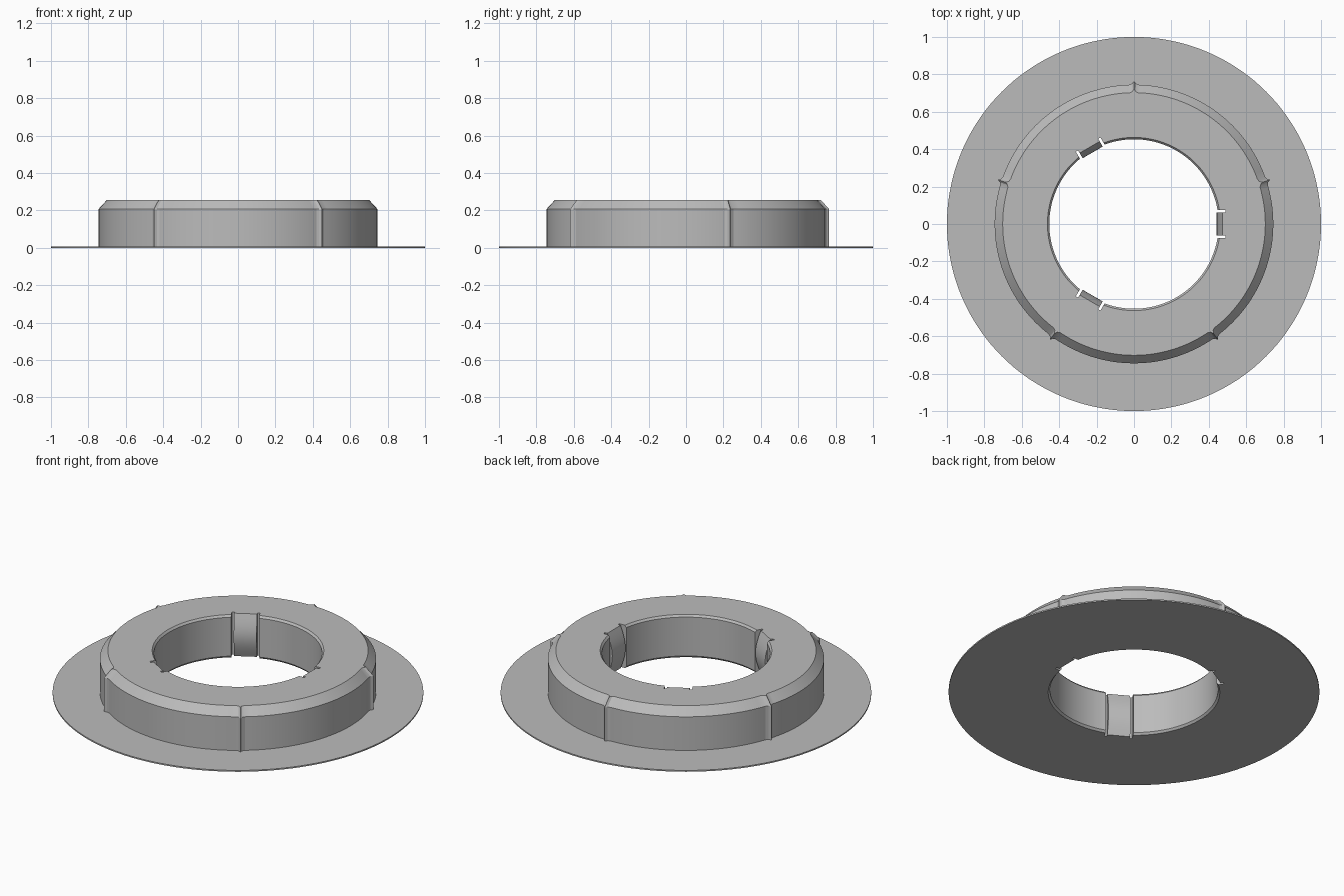
import bpy, bmesh, math
from mathutils import Matrix

if "Cube" in bpy.data.objects:
    bpy.data.objects.remove(bpy.data.objects["Cube"])

grey = bpy.data.materials.new("light_grey")
grey.diffuse_color = (0.5, 0.5, 0.5, 1)
grey.use_nodes = True
grey.node_tree.nodes["Principled BSDF"].inputs["Base Color"].default_value = grey.diffuse_color

H = 0.255
NUBS = [math.radians(18 + 72 * k) for k in range(5)]
HALF = 0.032                      # half angle of a locating rib
TABS = [math.radians(120 * k) for k in range(3)]


def make_object(name, bm):
    bmesh.ops.recalc_face_normals(bm, faces=bm.faces)
    mesh = bpy.data.meshes.new(name)
    bm.to_mesh(mesh)
    bm.free()
    mesh.materials.append(grey)
    ob = bpy.data.objects.new(name, mesh)
    bpy.context.collection.objects.link(ob)
    return ob


def add_box(bm, x0, x1, y0, y1, angle):
    m = (Matrix.Rotation(angle, 4, 'Z')
         @ Matrix.Translation(((x0 + x1) / 2, (y0 + y1) / 2, H / 2))
         @ Matrix.Diagonal((x1 - x0, y1 - y0, 1, 1)))
    bmesh.ops.create_cube(bm, size=1, matrix=m)


# Flanged ring: revolved profile, pushed outward at the five pointed ribs
angles = [math.radians(2.5 * i) for i in range(144)]
angles = [a for a in angles
          if all(abs((a - n + math.pi) % math.tau - math.pi) > HALF + 0.01 for n in NUBS)]
sections = [(a, 0) for a in angles]
for n in NUBS:
    sections += [(n - HALF, 0), (n - HALF * 0.4, 0.006), (n, 0.02),
                 (n + HALF * 0.4, 0.006), (n + HALF, 0)]
sections.sort()
bm = bmesh.new()
loops = []
for a, push in sections:
    profile = [(1, 0), (1, 0.008), (0.745 + push, 0.008), (0.745 + push, 0.208),
               (0.702 + push, H), (0.463, H), (0.453, H - 0.012),
               (0.453, 0.012), (0.463, 0)]
    loops.append([bm.verts.new((r * math.cos(a), r * math.sin(a), z)) for r, z in profile])
for i, cur in enumerate(loops):
    nxt = loops[(i + 1) % len(loops)]
    for j in range(len(cur)):
        k = (j + 1) % len(cur)
        bm.faces.new((cur[j], nxt[j], nxt[k], cur[k]))
ring = make_object("flanged_ring", bm)

# Pockets behind the spring tabs, and the thin slits beside them
pockets, slits = bmesh.new(), bmesh.new()
for a in TABS:
    add_box(pockets, 0.38, 0.475, -0.068, 0.068, a)
    for s in (-1, 1):
        y0, y1 = sorted((s * 0.062, s * 0.076))
        add_box(slits, 0.38, 0.49, y0, y1, a)
for name, cut in (("pocket_cutter", pockets), ("slit_cutter", slits)):
    cutter = make_object(name, cut)
    mod = ring.modifiers.new(name, 'BOOLEAN')
    mod.operation = 'DIFFERENCE'
    mod.solver = 'EXACT'
    mod.object = cutter
    bpy.context.view_layer.objects.active = ring
    bpy.ops.object.modifier_apply(modifier=name)
    bpy.data.objects.remove(cutter)

# Spring tabs: flat in plan, bowed inward at mid height
STEPS = 12
bow = [(0.474 - 0.032 * math.sin(math.pi * i / STEPS), H * i / STEPS) for i in range(STEPS + 1)]
bow += [(0.4755, H), (0.4755, 0)]
tabs = []
for a in TABS:
    bm = bmesh.new()
    face = bm.faces.new([bm.verts.new((x, -0.062, z)) for x, z in bow])
    new = bmesh.ops.extrude_face_region(bm, geom=[face])["geom"]
    bmesh.ops.translate(bm, verts=[v for v in new if isinstance(v, bmesh.types.BMVert)],
                        vec=(0, 0.124, 0))
    bmesh.ops.rotate(bm, verts=bm.verts, matrix=Matrix.Rotation(a, 3, 'Z'))
    tabs.append(make_object("spring_tab", bm))

# Smooth round walls, keep the hard edges
for ob in [ring] + tabs:
    bpy.ops.object.select_all(action='DESELECT')
    ob.select_set(True)
    bpy.context.view_layer.objects.active = ob
    bpy.ops.object.shade_smooth_by_angle(angle=math.radians(20))
